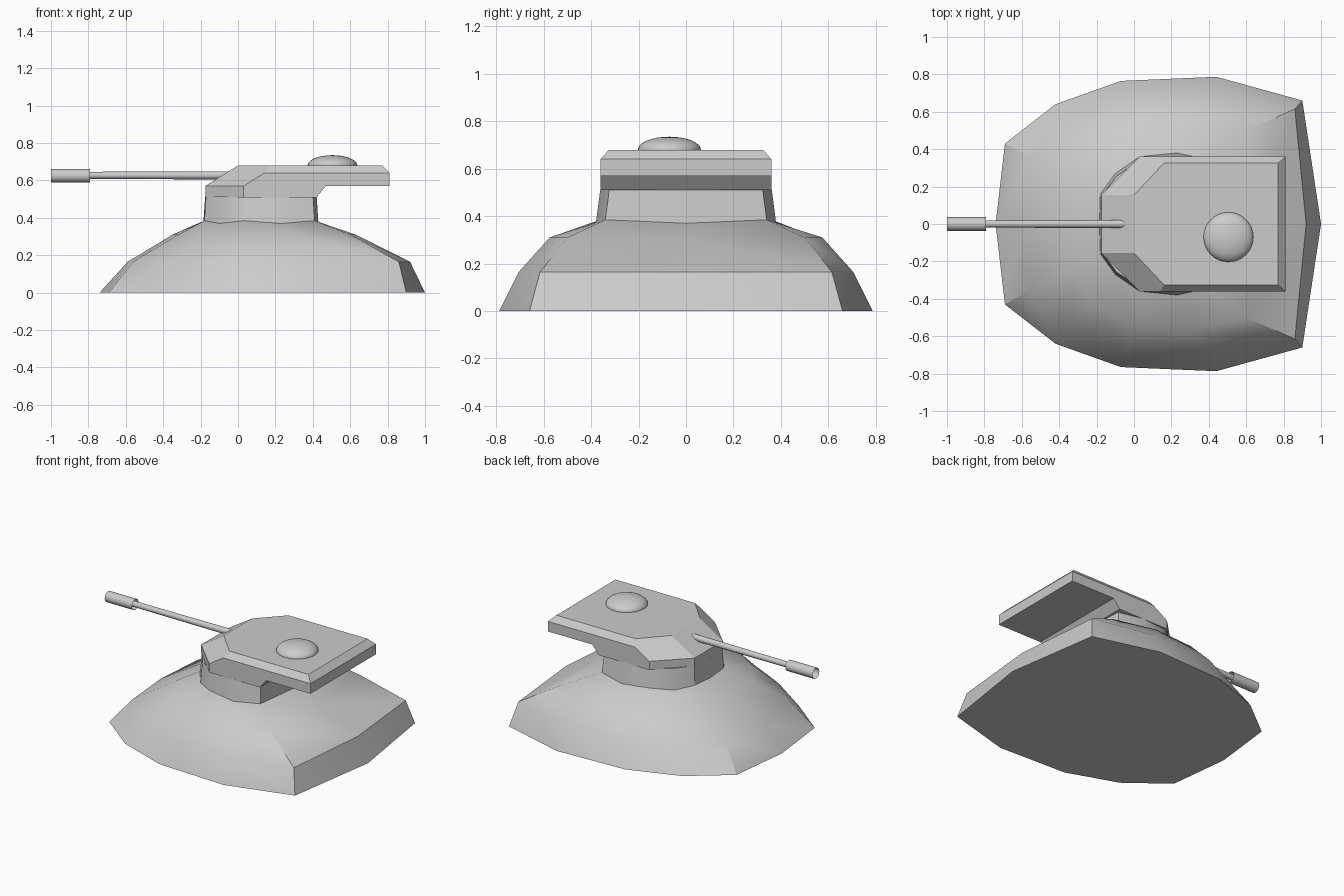
import bpy, bmesh, math
from mathutils import Matrix

cube = bpy.data.objects.get("Cube")
if cube:
    bpy.data.objects.remove(cube, do_unlink=True)

grey = bpy.data.materials.new("plain grey")
grey.use_nodes = True
colour = (0.6, 0.6, 0.6, 1)
grey.diffuse_color = colour
grey.node_tree.nodes["Principled BSDF"].inputs["Base Color"].default_value = colour


def finish(bm, name, angle=None):
    """Turn a bmesh into a named grey object, optionally smooth shaded."""
    bmesh.ops.recalc_face_normals(bm, faces=bm.faces)
    mesh = bpy.data.meshes.new(name)
    bm.to_mesh(mesh)
    bm.free()
    mesh.materials.append(grey)
    obj = bpy.data.objects.new(name, mesh)
    bpy.context.collection.objects.link(obj)
    if angle:
        bpy.ops.object.select_all(action='DESELECT')
        obj.select_set(True)
        bpy.context.view_layer.objects.active = obj
        bpy.ops.object.shade_smooth_by_angle(angle=math.radians(angle))
    return obj


def mirrored(half):
    """Close a half outline (y >= 0) into a full loop across y = 0."""
    return half + [(x, -y, z) for x, y, z in reversed(half) if y > 0]


def at(z, points):
    return [(x, y, z) for x, y in points]


def loft(bm, halves, cap_bottom=True, cap_top=True):
    rings = [[bm.verts.new(p) for p in mirrored(h)] for h in halves]
    for low, high in zip(rings, rings[1:]):
        n = len(low)
        for i in range(n):
            j = (i + 1) % n
            bm.faces.new((low[i], low[j], high[j], high[i]))
    if cap_bottom:
        bm.faces.new(rings[0][::-1])
    if cap_top:
        bm.faces.new(rings[-1])


# Domed hull with a squared rear edge
collar = [(-.185, 0, .375), (-.18, .16, .385), (-.10, .27, .37), (.03, .36, .385),
          (.23, .38, .37), (.41, .34, .385), (.43, 0, .37)]
bm = bmesh.new()
loft(bm, [
    at(0, [(-.74, 0), (-.69, .43), (-.42, .64), (-.07, .765), (.44, .787), (.90, .66), (1, 0)]),
    at(.165, [(-.59, 0), (-.56, .36), (-.33, .55), (-.04, .69), (.43, .705), (.86, .615), (.92, 0)]),
    at(.31, [(-.35, 0), (-.32, .25), (-.22, .42), (0, .555), (.30, .575), (.60, .50), (.63, 0)]),
    collar], cap_top=False)
finish(bm, "hull", 30)

# Neck ring under the turret
bm = bmesh.new()
neck_top = [(.12 + (x - .12) * .97, y * .95, .515) for x, y, z in collar]
loft(bm, [collar, neck_top], cap_bottom=False)
finish(bm, "neck", 30)

# Angular turret with sloped nose, chamfered rim and rear overhang
bm = bmesh.new()
loft(bm, [
    at(.51, [(-.175, .155), (.03, .36), (.42, .36)]),
    [(-.175, .155, .57), (.03, .36, .57), (.47, .36, .57)]], cap_top=False)
upper = [[(-.175, .155, .57), (0, .155, .68)],
         [(.03, .36, .57), (.14, .36, .64), (.16, .325, .68)],
         [(.47, .36, .57)],
         [(.81, .36, .57), (.81, .36, .64), (.77, .325, .68)]]


def face(*points):
    bm.faces.new([bm.verts.new(p) for p in points])


def flip(p):
    return (p[0], -p[1], p[2])


nose, cheek, step, rear = upper
side_faces = [
    (nose[0], cheek[0], cheek[1], cheek[2], nose[1]),
    (cheek[0], step[0], rear[0], rear[1], cheek[1]),
    (cheek[1], rear[1], rear[2], cheek[2])]
for points in side_faces:
    face(*points)
    face(*[flip(p) for p in reversed(points)])
# Faces that span both sides: nose slope, overhang underside, tail, tail chamfer
for a, b in [(nose[0], nose[1]), (step[0], rear[0]), (rear[0], rear[1]), (rear[1], rear[2])]:
    face(a, b, flip(b), flip(a))
face(*mirrored([nose[1], cheek[2], rear[2]]))
bmesh.ops.remove_doubles(bm, verts=bm.verts, dist=.0005)
finish(bm, "turret")


def tube(name, x0, x1, r0, r1, z):
    """Open tube along x from x0 (radius r0) to x1 (radius r1)."""
    bm = bmesh.new()
    place = Matrix.Translation(((x0 + x1) / 2, 0, z)) @ Matrix.Rotation(math.pi / 2, 4, 'Y')
    bmesh.ops.create_cone(bm, cap_ends=False, segments=16, radius1=r0, radius2=r1,
                          depth=x1 - x0, matrix=place)
    finish(bm, name, 40)


# Gun
tube("gun_barrel", -.82, 0, .019, .022, .627)
tube("gun_muzzle", -1, -.79, .037, .037, .625)

# Roof hatch dome
bm = bmesh.new()
bmesh.ops.create_uvsphere(bm, u_segments=32, v_segments=16, radius=1,
                          matrix=Matrix.Translation((.505, -.07, .68)) @ Matrix.Diagonal((.133, .133, .055, 1)))
finish(bm, "hatch_dome", 40)
